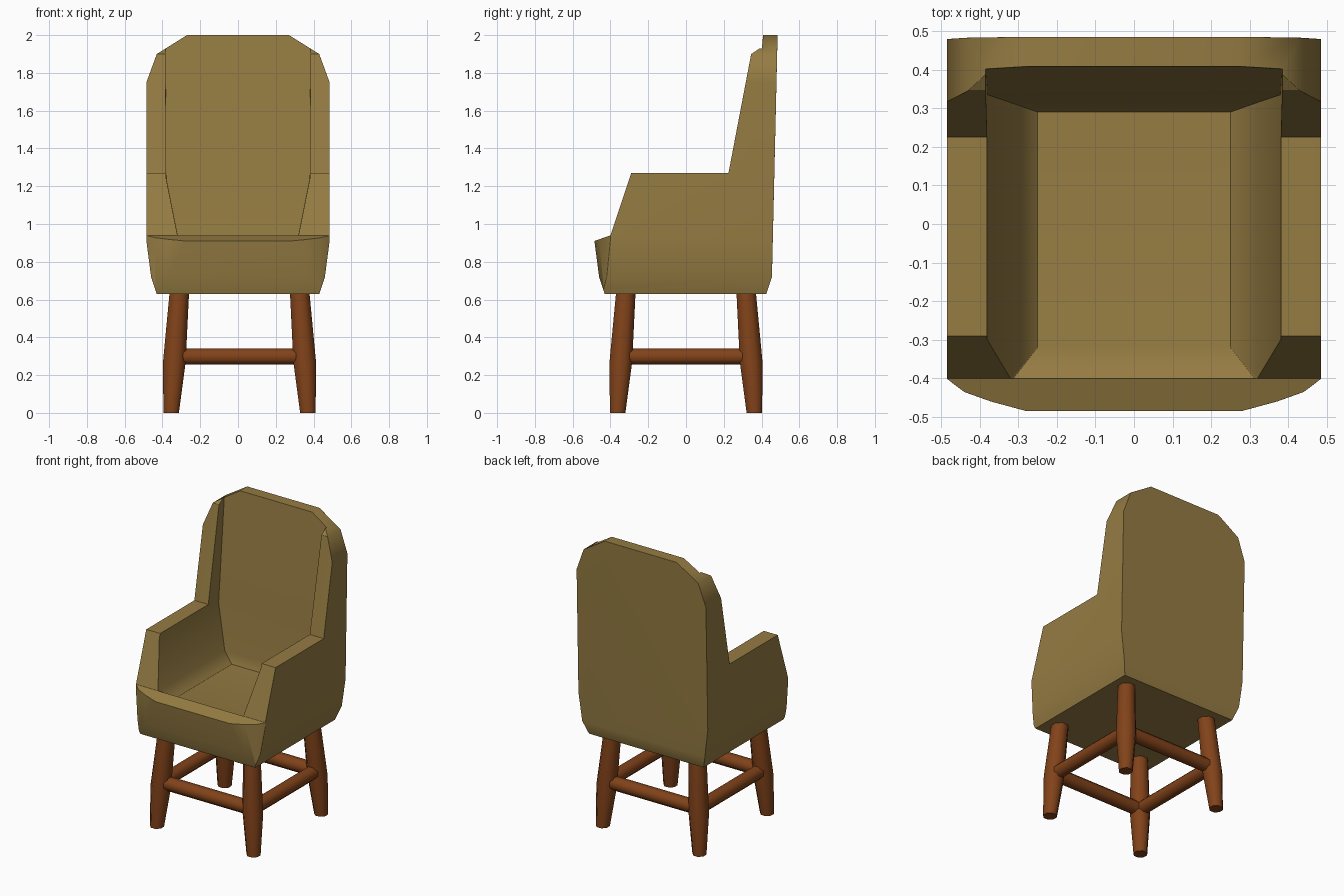
import bpy, bmesh, math
from mathutils import Vector

if "Cube" in bpy.data.objects:
    bpy.data.objects.remove(bpy.data.objects["Cube"])


def material(name, color):
    m = bpy.data.materials.new(name)
    m.diffuse_color = color
    m.use_nodes = True
    m.node_tree.nodes["Principled BSDF"].inputs["Base Color"].default_value = m.diffuse_color
    return m


FABRIC = material("olive_fabric", (0.30, 0.20, 0.055, 1))
WOOD = material("brown_wood", (0.22, 0.055, 0.01, 1))


def loft(name, rings, mat):
    """Closed solid through rings that share the same point count."""
    bm = bmesh.new()
    loops = [[bm.verts.new(p) for p in ring] for ring in rings]
    n = len(loops[0])
    for a, b in zip(loops, loops[1:]):
        for i in range(n):
            j = (i + 1) % n
            bm.faces.new((a[i], a[j], b[j], b[i]))
    bm.faces.new(loops[0])
    bm.faces.new(loops[-1])
    bmesh.ops.recalc_face_normals(bm, faces=bm.faces)
    me = bpy.data.meshes.new(name)
    bm.to_mesh(me)
    bm.free()
    ob = bpy.data.objects.new(name, me)
    me.materials.append(mat)
    bpy.context.collection.objects.link(ob)
    return ob


def activate(ob):
    bpy.ops.object.select_all(action='DESELECT')
    ob.select_set(True)
    bpy.context.view_layer.objects.active = ob


def smooth(ob, degrees):
    activate(ob)
    bpy.ops.object.shade_smooth_by_angle(angle=math.radians(degrees))


def boolean(ob, cutter, op):
    mod = ob.modifiers.new("cut", 'BOOLEAN')
    mod.object, mod.operation, mod.solver = cutter, op, 'EXACT'
    cutter.hide_render = True
    activate(ob)
    bpy.ops.object.modifier_apply(modifier=mod.name)
    bpy.data.objects.remove(cutter)


# Upholstered shell: side outline trimmed by the front and plan outlines
side = [(-0.43, 0.63), (-0.46, 0.72), (-0.485, 0.91), (-0.40, 0.94), (-0.29, 1.27),
        (0.225, 1.27), (0.345, 1.90), (0.39, 1.93), (0.40, 2.0), (0.485, 2.0),
        (0.455, 0.72), (0.425, 0.63)]
body = loft("upholstered_body", [[(x, y, z) for y, z in side] for x in (-0.6, 0.6)], FABRIC)

half_front = [(0.42, 0.6), (0.43, 0.63), (0.46, 0.72), (0.485, 0.91), (0.485, 1.75),
              (0.43, 1.90), (0.27, 2.0), (0.20, 2.04)]
front = half_front + [(-x, z) for x, z in reversed(half_front)]
boolean(body, loft("front_trim", [[(x, y, z) for x, z in front] for y in (-0.7, 0.7)], FABRIC),
        'INTERSECT')

half_plan = [(0.27, -0.487), (0.37, -0.46), (0.44, -0.435), (0.486, -0.40), (0.486, 0.6)]
plan = half_plan + [(-x, y) for x, y in reversed(half_plan)]
boolean(body, loft("plan_trim", [[(x, y, z) for x, y in plan] for z in (0.5, 2.2)], FABRIC),
        'INTERSECT')

# Hollow between the arms: dished seat, flared arms, reclined back
levels = [(0.875, 0.25, -0.32, 0.29), (0.94, 0.32, -0.41, 0.315),
          (1.24, 0.38, -0.7, 0.335), (2.1, 0.385, -0.7, 0.418)]
hollow = loft("seat_hollow", [[(-w, f, z), (w, f, z), (w, b, z), (-w, b, z)]
                              for z, w, f, b in levels], FABRIC)
boolean(body, hollow, 'DIFFERENCE')

# Soft edges
bevel = body.modifiers.new("soft_edges", 'BEVEL')
bevel.width, bevel.segments = 0.02, 2
bevel.limit_method, bevel.angle_limit = 'ANGLE', math.radians(40)
activate(body)
bpy.ops.object.modifier_apply(modifier=bevel.name)
smooth(body, 50)
body.modifiers.new("even_normals", 'WEIGHTED_NORMAL').keep_sharp = True


# Legs: eight-sided, thickest where the stretchers meet
def octagon(center, r, u, v):
    k = r / math.cos(math.pi / 8)
    return [Vector(center) + k * (math.cos(a) * Vector(u) + math.sin(a) * Vector(v))
            for a in (math.pi / 8 + i * math.pi / 4 for i in range(8))]


X, Y, Z = (1, 0, 0), (0, 1, 0), (0, 0, 1)
SHIFT = 0.008
for sx, xn in ((-1, "left"), (1, "right")):
    for sy, yn in ((-1, "front"), (1, "back")):
        rings = [octagon((sx * c + SHIFT, sy * c, z), r, X, Y)
                 for z, c, r in ((0, 0.362, 0.041), (0.27, 0.345, 0.06), (0.66, 0.317, 0.051))]
        smooth(loft(f"{yn}_{xn}_leg", rings, WOOD), 50)

# Stretchers joining neighbouring legs
for s, xn, yn in ((-1, "left", "front"), (1, "right", "back")):
    c = s * 0.34
    ends = (-0.34, 0.34)
    smooth(loft(f"{yn}_stretcher", [octagon((e + SHIFT, c, 0.298), 0.042, Y, Z) for e in ends],
                WOOD), 50)
    smooth(loft(f"{xn}_stretcher", [octagon((c + SHIFT, e, 0.298), 0.042, X, Z) for e in ends],
                WOOD), 50)
